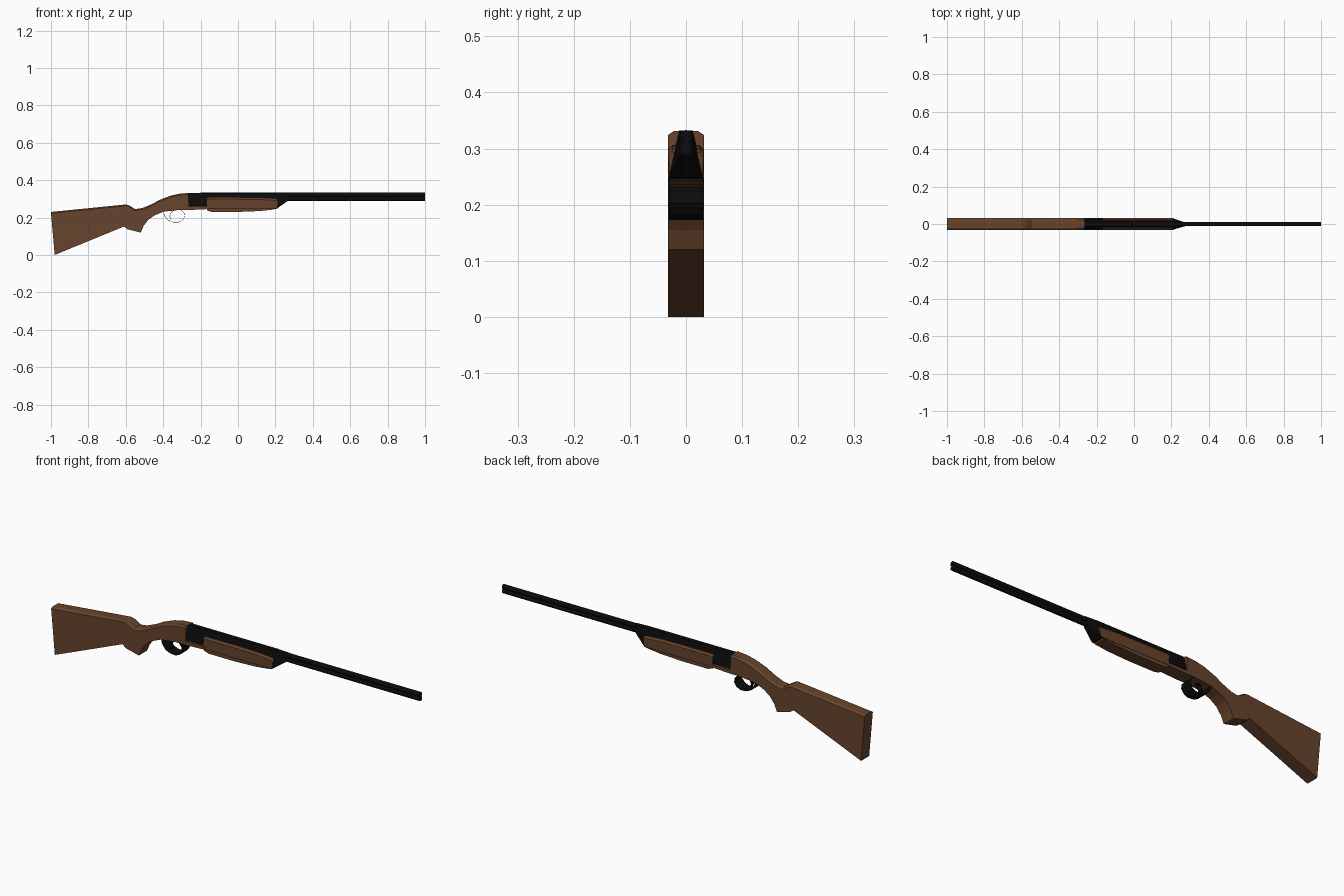
import bpy, bmesh, math

if "Cube" in bpy.data.objects:
    bpy.data.objects.remove(bpy.data.objects["Cube"])


def material(name, color):
    m = bpy.data.materials.new(name)
    m.diffuse_color = (*color, 1)
    m.use_nodes = True
    m.node_tree.nodes["Principled BSDF"].inputs["Base Color"].default_value = m.diffuse_color
    return m


WOOD = material("walnut brown", (0.135, 0.057, 0.025))
METAL = material("black steel", (0.0035, 0.0035, 0.0037))


def finish(name, bm, mat):
    mesh = bpy.data.meshes.new(name)
    bm.to_mesh(mesh)
    bm.free()
    mesh.materials.append(mat)
    ob = bpy.data.objects.new(name, mesh)
    bpy.context.collection.objects.link(ob)
    return ob


def loft(name, stations, mat):
    """Each station: top x, top z, bottom x, bottom z, top half width,
    side half width, bottom half width, height of the upper chamfer."""
    bm = bmesh.new()
    rings = []
    for xt, zt, xb, zb, wt, ws, wb, dz in stations:
        pts = [(xb, -wb, zb), (xt, -ws, zt - dz), (xt, -wt, zt),
               (xt, wt, zt), (xt, ws, zt - dz), (xb, wb, zb)]
        rings.append([bm.verts.new(p) for p in pts])
    for a, b in zip(rings, rings[1:]):
        for i in range(6):
            j = (i + 1) % 6
            bm.faces.new((a[i], a[j], b[j], b[i]))
    bm.faces.new(rings[0])
    bm.faces.new(rings[-1][::-1])
    bmesh.ops.remove_doubles(bm, verts=bm.verts[:], dist=0.0002)
    bmesh.ops.recalc_face_normals(bm, faces=bm.faces[:])
    return finish(name, bm, mat)


def strip(name, path, half, mat):
    """Thin bent band following an x-z path."""
    bm = bmesh.new()
    rows = [[bm.verts.new((x, s * half, z)) for s in (-1, 1)] for x, z in path]
    for a, b in zip(rows, rows[1:]):
        bm.faces.new((a[0], a[1], b[1], b[0]))
    ob = finish(name, bm, mat)
    mod = ob.modifiers.new("thickness", "SOLIDIFY")
    mod.thickness = 0.002
    mod.offset = 0
    return ob


# Butt, grip and the tongue under the receiver
W = 0.032
outline = [
    (-1.0, .23, -.98, 0), (-.60, .27, -.61, .152), (-.58, .264, -.59, .137),
    (-.55, .245, -.52, .12), (-.51, .251, -.505, .155), (-.46, .272, -.478, .19),
    (-.42, .294, -.445, .212), (-.36, .317, -.40, .231), (-.31, .328, -.32, .24),
    (-.265, .331, -.265, .24), (-.265, .265, -.265, .24), (-.16, .265, -.16, .245)]
loft("stock", [(*p, .022, W, W, .007) for p in outline], WOOD)

# Receiver with tapered nose
loft("receiver", [
    (-.265, .332, -.265, .262, .012, .015, .029, .012),
    (-.165, .332, -.165, .262, .012, .015, .029, .012),
    (-.16, .332, -.16, .246, .012, .015, .031, .012),
    (.205, .332, .205, .246, .012, .015, .031, .012),
    (.275, .331, .265, .288, .009, .011, .011, .008)], METAL)

# Wooden fore-end
loft("fore_end", [
    (-.168, .303, -.165, .238, .024, W, .030, .008),
    (-.155, .306, -.14, .230, .024, W, .030, .008),
    (0, .306, 0, .230, .024, W, .030, .008),
    (.12, .305, .12, .235, .024, W, .030, .008),
    (.205, .299, .19, .243, .024, W, .030, .008),
    (.213, .293, .207, .252, .024, .031, .030, .008)], WOOD)

# Two stacked barrels
for name, z in (("upper_barrel", .3215), ("lower_barrel", .3005)):
    bm = bmesh.new()
    bmesh.ops.create_cone(bm, cap_ends=True, segments=12, radius1=.0115,
                          radius2=.0115, depth=1.2)
    ob = finish(name, bm, METAL)
    ob.rotation_euler = (0, math.pi / 2, 0)
    ob.location = (.4, 0, z)

# Trigger guard and trigger
strip("trigger_guard", [(-.40, .235), (-.393, .21), (-.375, .187), (-.35, .176),
                        (-.32, .174), (-.298, .184), (-.285, .203),
                        (-.288, .224), (-.305, .242)], .03, METAL)
strip("trigger", [(-.335, .243), (-.357, .228), (-.365, .207), (-.358, .188)],
      .012, METAL)
